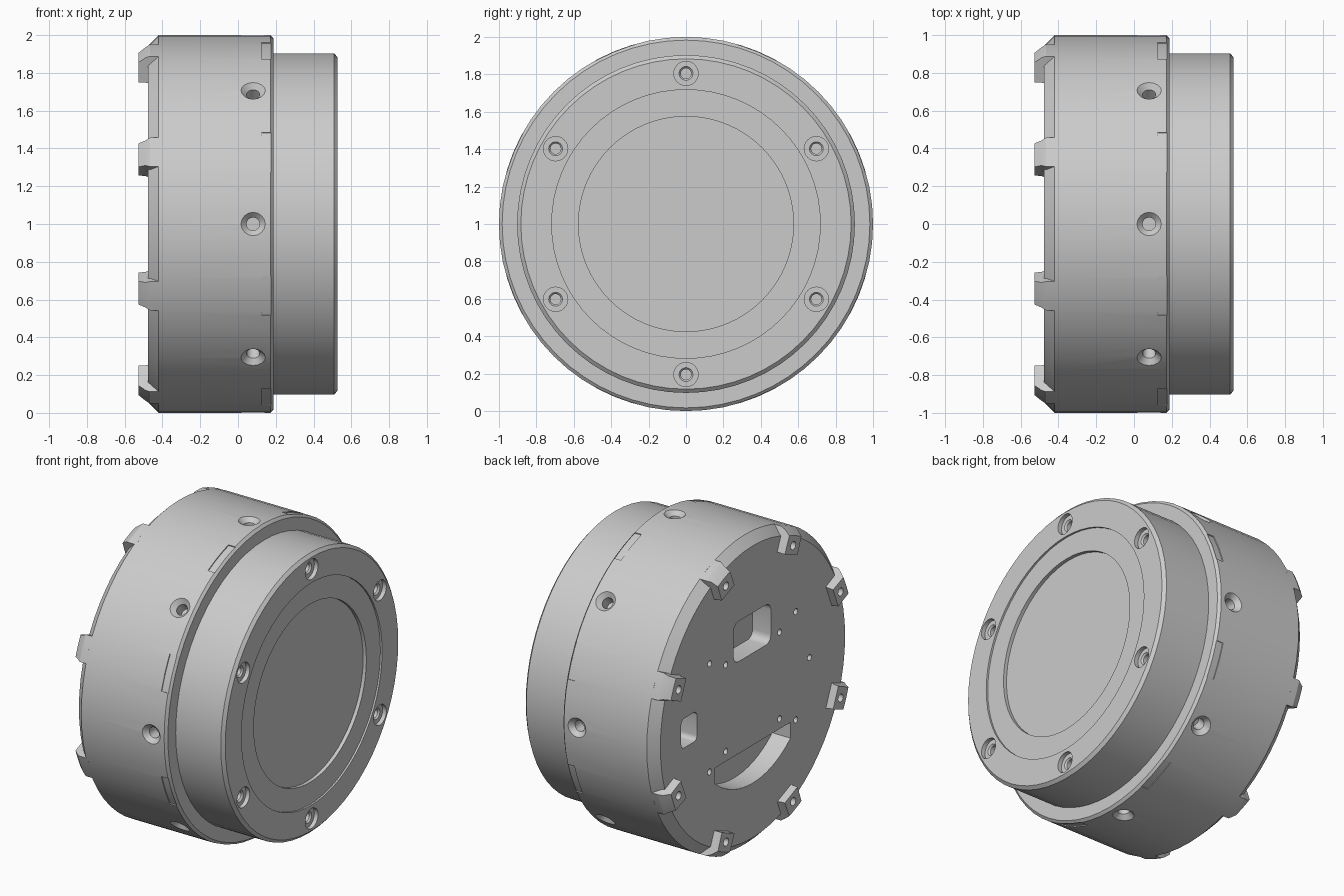
import bpy, bmesh
from math import pi, cos, sin, sqrt, radians
from mathutils import Matrix, Vector

cube = bpy.data.objects.get("Cube")
if cube:
    bpy.data.objects.remove(cube)

grey = bpy.data.materials.new("light grey metal")
grey.use_nodes = True
colour = (0.6, 0.6, 0.6, 1)
grey.diffuse_color = colour
grey.node_tree.nodes["Principled BSDF"].inputs["Base Color"].default_value = colour


def lathe(bm, profile, segments, matrix=Matrix()):
    """Closed solid turned about local x; the end points of (x, radius) set flat caps."""
    rings = [[bm.verts.new(matrix @ Vector((x, r * cos(a), r * sin(a))))
              for a in (2 * pi * i / segments for i in range(segments))] for x, r in profile]
    loft(bm, rings)


def loft(bm, rings):
    """Join matching vertex loops with quads and cap both ends."""
    bm.faces.new(rings[0])
    bm.faces.new(rings[-1])
    for p, q in zip(rings, rings[1:]):
        for i in range(len(p)):
            j = (i + 1) % len(p)
            bm.faces.new((p[i], p[j], q[j], q[i]))


def prism(bm, outline, x0, x1):
    """Extrude a (y, z) outline along x."""
    loft(bm, [[bm.verts.new((x, y, z)) for y, z in outline] for x in (x0, x1)])


def rounded_rect(cy, cz, hy, hz, r):
    pts = []
    for k, (sy, sz) in enumerate(((1, 1), (-1, 1), (-1, -1), (1, -1))):
        for i in range(6):
            a = (k + i / 5) * pi / 2
            pts.append((cy + sy * (hy - r) + r * cos(a), cz + sz * (hz - r) + r * sin(a)))
    return pts


def arc(radius, start, end, steps=6):
    angles = [start + (end - start) * i / steps for i in range(steps + 1)]
    return [(radius * cos(a), radius * sin(a)) for a in angles]


def make(name, bm):
    bmesh.ops.recalc_face_normals(bm, faces=bm.faces[:])
    mesh = bpy.data.meshes.new(name)
    bm.to_mesh(mesh)
    bm.free()
    mesh.materials.append(grey)
    ob = bpy.data.objects.new(name, mesh)
    bpy.context.collection.objects.link(ob)
    return ob


def select(ob):
    bpy.ops.object.select_all(action='DESELECT')
    ob.select_set(True)
    bpy.context.view_layer.objects.active = ob


def cut(ob, cutter):
    cutter.hide_render = True
    mod = ob.modifiers.new("cut", 'BOOLEAN')
    mod.operation = 'DIFFERENCE'
    mod.solver = 'EXACT'
    mod.object = cutter
    select(ob)
    bpy.ops.object.modifier_apply(modifier=mod.name)
    bpy.data.objects.remove(cutter)


def around(radius, angle):
    return Matrix.Translation((0, radius * cos(angle), radius * sin(angle)))


eighths = [radians(45 * k) for k in range(8)]
between = [a + pi / 8 for a in eighths]

# Housing and front barrel, turned as one solid
BACK, FRONT, RIM = -0.477, 0.527, 0.187
bm = bmesh.new()
lathe(bm, [(BACK, 0.943), (-0.42, 1), (RIM - 0.015, 1), (RIM, 0.983),
           (RIM, 0.903), (FRONT - 0.018, 0.903), (FRONT, 0.883), (FRONT, 0.718),
           (FRONT - 0.012, 0.718), (FRONT - 0.012, 0.575), (FRONT - 0.035, 0.575)], 64)
housing = make("housing", bm)

# Countersunk holes around the side
bm = bmesh.new()
for a in eighths:
    turn = Matrix.Translation((0.08, 0, 0)) @ Matrix.Rotation(a, 4, 'X') @ Matrix.Rotation(pi / 2, 4, 'Z')
    lathe(bm, [(1.03, 0.095), (0.97, 0.035), (0.9, 0.035)], 16, turn)
# Very shallow curved notches on the front rim of the housing
half = radians(6.5)
for a in between:
    prism(bm, arc(0.993, a - half, a + half) + arc(1.05, a + half, a - half), 0.125, RIM - 0.013)
# Counterbored bolt holes on the front face
for k in range(6):
    lathe(bm, [(0.56, 0.065), (0.5, 0.065), (0.5, 0.037), (0.49, 0.028), (0.44, 0.028)],
          24, around(0.805, pi / 2 + k * pi / 3))
cut(housing, make("hole_cutter", bm))

# Back openings: wide window, side port, curved slot and pin holes
bm = bmesh.new()
deep, out = BACK + 0.13, BACK - 0.05
prism(bm, rounded_rect(0.005, 0.38, 0.19, 0.13, 0.05), out, deep)
prism(bm, rounded_rect(0.65, 0, 0.08, 0.095, 0.03), out, deep)
slot = [(0.385, -0.345), (-0.385, -0.345)]
for i in range(17):
    y = -0.385 + 0.77 * i / 16
    slot.append((y, -sqrt(0.59 ** 2 - y * y)))
prism(bm, slot, out, deep)
pins = [(sy * y, sz * z) for y, z in ((0.44, 0.35), (0.275, 0.28)) for sy in (1, -1) for sz in (1, -1)]
for y, z in pins + [(-0.58, 0)]:
    lathe(bm, [(out, 0.02), (BACK + 0.05, 0.02)], 12, Matrix.Translation((0, y, z)))
cut(housing, make("pocket_cutter", bm))

# Eight mounting tabs, flush with the outer wall, standing proud of the back edge
bm = bmesh.new()
holes = bmesh.new()
for a in between:
    turn = Matrix.Rotation(a, 4, 'X')
    loops = []
    for x, outer, t in ((-0.527, 0.955, 0.07), (-0.49, 0.985, 0.073), (-0.465, 0.999, 0.083), (-0.41, 0.999, 0.083)):
        outline = arc(outer, -t, t) + [(0.84, t), (0.84, -t)]
        loops.append([bm.verts.new(turn @ Vector((x, y, z))) for y, z in outline])
    loft(bm, loops)
    lathe(holes, [(-0.56, 0.026), (-0.482, 0.026)], 16, around(0.895, a))
tabs = make("mounting_tabs", bm)
cut(tabs, make("tab_hole_cutter", holes))

# Stand on the ground, keep edges crisp
for ob in (housing, tabs):
    ob.location.z = 1
    select(ob)
    bpy.ops.object.shade_smooth_by_angle(angle=radians(25))
